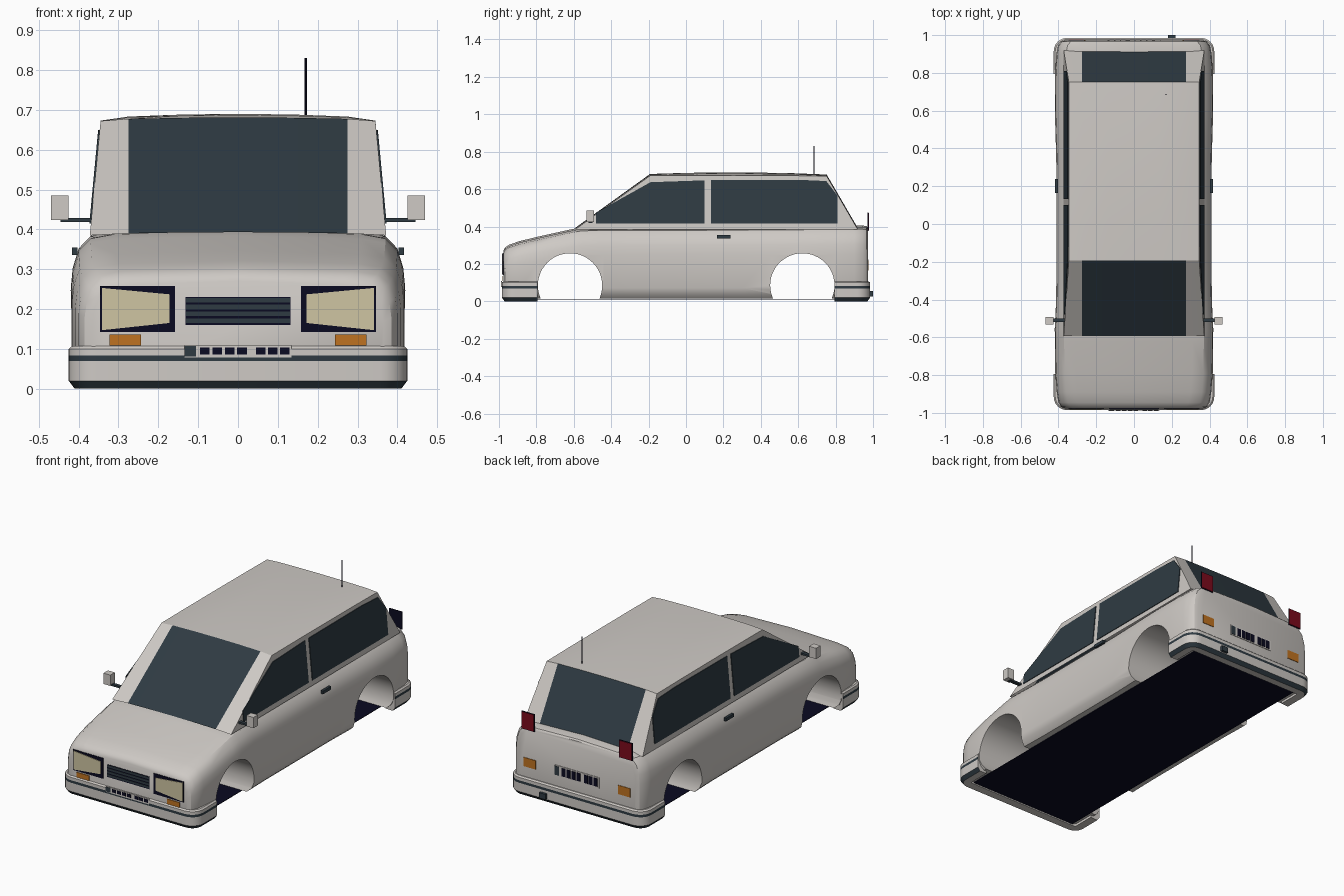
import bpy, bmesh, math
from mathutils import Vector

if "Cube" in bpy.data.objects:
    bpy.data.objects.remove(bpy.data.objects["Cube"], do_unlink=True)


def material(name, r, g, b):
    m = bpy.data.materials.new(name)
    m.use_nodes = True
    m.diffuse_color = (r, g, b, 1)
    m.node_tree.nodes["Principled BSDF"].inputs["Base Color"].default_value = (r, g, b, 1)
    return m


PAINT = material("warm grey paint", 0.62, 0.59, 0.56)
GLASS = material("slate glass", 0.028, 0.043, 0.055)
NAVY = material("dark navy", 0.003, 0.003, 0.015)
LENS = material("cream lens", 0.62, 0.56, 0.36)
AMBER = material("amber", 0.52, 0.17, 0.015)
RED = material("red", 0.2, 0.003, 0.012)


def finish(name, bm, mats, smooth=None):
    bmesh.ops.recalc_face_normals(bm, faces=bm.faces)
    me = bpy.data.meshes.new(name)
    bm.to_mesh(me)
    bm.free()
    ob = bpy.data.objects.new(name, me)
    bpy.context.collection.objects.link(ob)
    for m in mats:
        me.materials.append(m)
    if smooth:
        shade(ob, smooth)
    return ob


def shade(ob, degrees):
    bpy.ops.object.select_all(action='DESELECT')
    ob.select_set(True)
    bpy.context.view_layer.objects.active = ob
    bpy.ops.object.shade_smooth_by_angle(angle=math.radians(degrees))


def loft(rings, closed=True, caps=True, rule=None):
    """Skin a list of point rings; rule(ring, segment) picks the material."""
    bm = bmesh.new()
    vs = [[bm.verts.new(p) for p in ring] for ring in rings]
    n = len(rings[0])
    for i in range(len(vs) - 1):
        for j in range(n if closed else n - 1):
            k = (j + 1) % n
            f = bm.faces.new((vs[i][j], vs[i][k], vs[i + 1][k], vs[i + 1][j]))
            f.material_index = rule(i, j) if rule else 0
    if caps and closed:
        bm.faces.new(vs[0])
        bm.faces.new(vs[-1])
    return bm, vs


def plate(name, pts, mat, normal, place, thick=0.004):
    """Thin flat panel from a 2D outline."""
    a = [Vector(place(*p)) for p in pts]
    bm, _ = loft([a, [p + Vector(normal) * thick for p in a]])
    return finish(name, bm, [mat])


def rect(x0, x1, z0, z1):
    return [(x0, z0), (x1, z0), (x1, z1), (x0, z1)]


def box(name, lo, hi, mat):
    return plate(name, rect(lo[0], hi[0], lo[2], hi[2]), mat, (0, 1, 0),
                 lambda x, z: (x, lo[1], z), hi[1] - lo[1])


# Lower body: cross-sections (inset, height fraction) along stations (y, half width, top)
section = [(.035, 0), (.012, .06), (0, .15), (0, .62), (.005, .76),
           (.02, .89), (.05, .97), (.11, 1.0)]
stations = [(-.977, .365, .262), (-.968, .385, .28), (-.945, .4, .295), (-.89, .409, .314),
            (-.79, .417, .338), (-.62, .42, .376), (-.56, .42, .388), (-.44, .414, .39),
            (-.3, .411, .39), (.3, .411, .392), (.46, .415, .393), (.62, .42, .394),
            (.8, .418, .396), (.9, .411, .397), (.945, .402, .397), (.965, .386, .394),
            (.972, .366, .386)]
BASE = .015
rings = []
for y, w, top in stations:
    half = [(w - d, y, BASE + f * (top - BASE)) for d, f in section]
    rings.append(half + [(0, y, top + .008)] + [(-x, yy, z) for x, yy, z in reversed(half)])
bm, _ = loft(rings)
body = finish("lower_body", bm, [PAINT])

# Wheel arches cut straight through the body
for y in (-.62, .622):
    bpy.ops.mesh.primitive_cylinder_add(vertices=48, radius=.172, depth=1.4,
                                        location=(0, y, .085), rotation=(0, math.pi / 2, 0))
    cutter = bpy.context.object
    cutter.name = "arch_cutter"
    cutter.hide_render = True
    mod = body.modifiers.new("arch", 'BOOLEAN')
    mod.operation = 'DIFFERENCE'
    mod.solver = 'EXACT'
    mod.object = cutter
    bpy.context.view_layer.objects.active = body
    bpy.ops.object.modifier_apply(modifier=mod.name)
    bpy.data.objects.remove(cutter, do_unlink=True)
shade(body, 32)

# Underside
box("floor_panel", (-.345, -.94, .009), (.345, .94, .012), NAVY)

# Cabin: rows run over windshield, roof and tailgate
rows = [(-.592, .385, .393, .372), (-.192, .672, .681, .345), (0, .673, .687, .345),
        (.25, .673, .69, .345), (.55, .672, .686, .345), (.752, .67, .678, .345),
        (.918, .385, .393, .372)]
columns = ((0, 1), (.14, .9), (.275, .6))
rings = []
for y, edge, mid, w in rows:
    half = [(x, y, edge + (mid - edge) * g) for x, g in columns] + [(w, y, edge)]
    rings.append([(-x, yy, z) for x, yy, z in reversed(half[1:])] + half)
bm, vs = loft(rings, closed=False,
              rule=lambda i, j: int(i in (0, len(rows) - 2) and 0 < j < 5))
for side in (0, -1):
    bm.faces.new([r[side] for r in vs])
finish("cabin", bm, [PAINT, GLASS], 12)

# Side windows, door handles and mirrors
front_window = [(-.48, .415), (.1, .415), (.1, .647), (-.19, .637), (-.48, .475)]
rear_window = [(.133, .415), (.81, .415), (.81, .565), (.75, .643), (.6, .65), (.133, .648)]
for s, side in ((1, "left"), (-1, "right")):
    def on_side(y, z):
        return (s * (.372 - (z - .385) * .094), y, z)
    plate(side + "_front_window", front_window, GLASS, (s, 0, 0), on_side)
    plate(side + "_rear_window", rear_window, GLASS, (s, 0, 0), on_side)
    plate(side + "_door_handle", rect(.165, .237, .336, .354), GLASS, (s, 0, 0),
          lambda y, z: (s * .403, y, z), .014)
    x0, x1 = sorted((s * .36, s * .445))
    box(side + "_mirror_arm", (x0, -.52, .419), (x1, -.5, .429), GLASS)
    x0, x1 = sorted((s * .426, s * .469))
    box(side + "_mirror", (x0, -.532, .424), (x1, -.492, .485), PAINT)

# Bumpers: a moulding swept around each rounded end
R = .07
profile = [(.06, .002), (.015, 0), (0, .02), (0, .069), (0, .083), (0, .1), (.008, .107), (.06, .107)]
for s, name in ((-1, "front"), (1, "rear")):
    corner = [(.355, .915, math.radians(a)) for a in range(0, 91, 15)]
    path = [(.355, .795, 0)] + corner
    path += [(-x, y, math.pi - a) for x, y, a in reversed(path)]
    rings = [[(x + math.cos(a) * (R - k), s * (y + math.sin(a) * (R - k)), z)
              for k, z in profile] for x, y, a in path]
    bm, _ = loft(rings, rule=lambda i, j: int(j in (1, 3)))
    finish(name + "_bumper", bm, [PAINT, GLASS], 30)


# Front and rear panel helpers
def front(name, pts, mat, y=-.976):
    plate(name, pts, mat, (0, -1, 0), lambda x, z: (x, y, z))


def rear(name, pts, mat, y=.971):
    plate(name, pts, mat, (0, 1, 0), lambda x, z: (x, y, z))


# Lamps
for s, side in ((1, "left"), (-1, "right")):
    def m(pts):
        return [(s * x, z) for x, z in pts]
    front(side + "_headlamp_frame", m(rect(.158, .346, .142, .258)), NAVY)
    front(side + "_headlamp", m([(.172, .165), (.341, .147), (.341, .253), (.172, .237)]),
          LENS, -.979)
    front(side + "_front_indicator", m(rect(.243, .323, .108, .136)), AMBER, -.978)
    rear(side + "_tail_lamp_back", m(rect(.265, .347, .375, .475)), NAVY)
    rear(side + "_tail_lamp", m(rect(.268, .344, .378, .472)), RED, .974)
    rear(side + "_rear_indicator", m(rect(.257, .333, .165, .215)), AMBER)

# Grille
front("grille", rect(-.132, .132, .16, .23), NAVY)
for i in range(4):
    z = .165 + i * .0172
    front("grille_slat", rect(-.131, .131, z, z + .0115), GLASS, -.978)

# Number plates with plain blocks
starts = (-.095, -.064, -.033, -.002, .045, .075, .105)
front("front_plate", rect(-.134, .134, .078, .11), PAINT, -.984)
front("front_plate_band", rect(-.134, -.105, .081, .107), GLASS, -.986)
rear("rear_plate", rect(-.14, .14, .165, .225), PAINT)
rear("rear_plate_band", rect(.11, .137, .17, .22), GLASS, .973)
for x in starts:
    front("front_plate_block", rect(x, x + .024, .086, .104), NAVY, -.986)
    rear("rear_plate_block", rect(-x - .024, -x, .172, .218), NAVY, .973)

# Tailpipe and aerial
box("tailpipe", (.18, .96, .025), (.22, 1.0, .055), GLASS)
bpy.ops.mesh.primitive_cylinder_add(vertices=8, radius=.003, depth=.15, location=(.17, .685, .755))
bpy.context.object.name = "aerial"
bpy.context.object.data.materials.append(NAVY)
